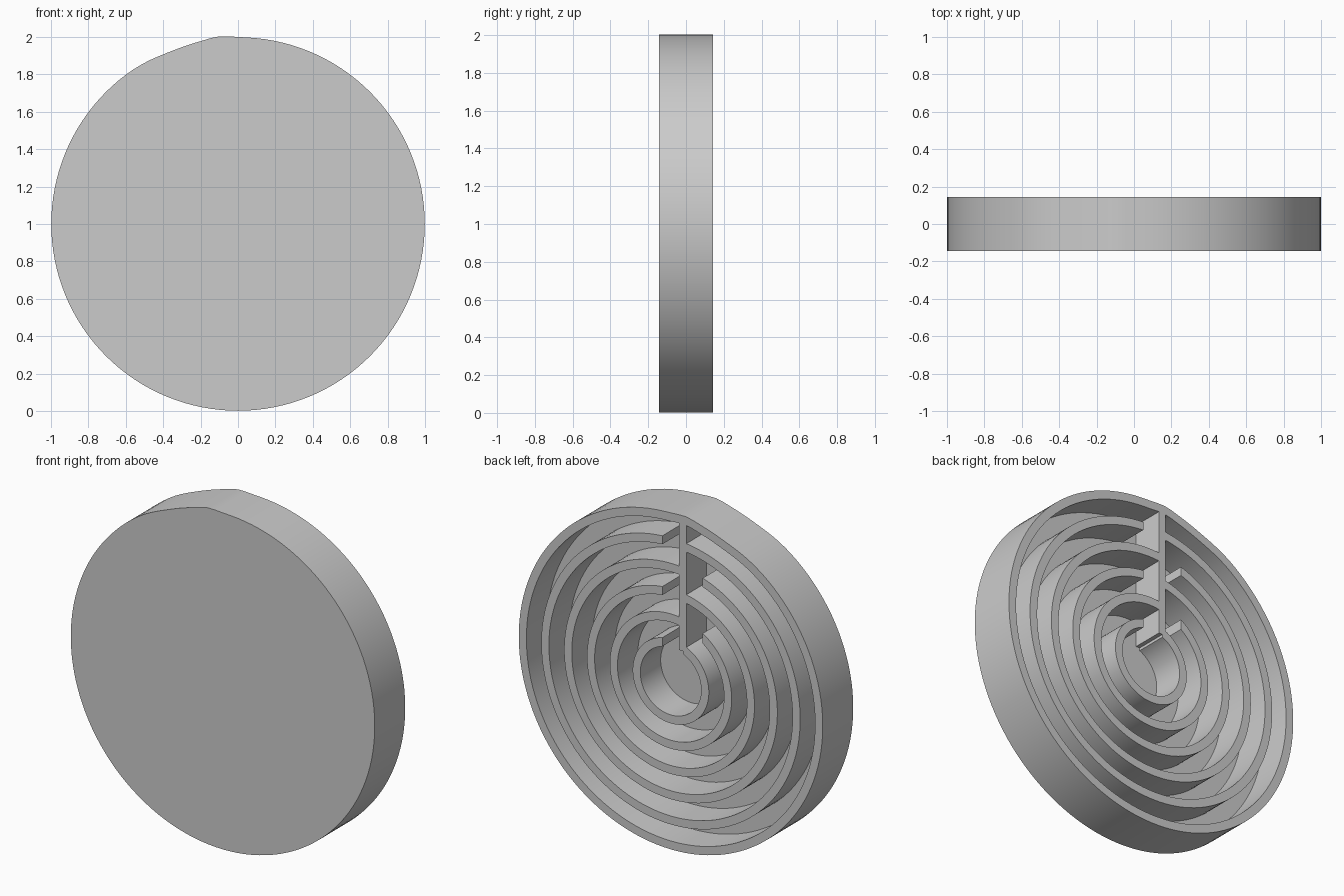
import bpy, bmesh, math

cube = bpy.data.objects.get("Cube")
if cube:
    bpy.data.objects.remove(cube)

FRONT, FLOOR, BACK = -0.143, -0.048, 0.143   # depth levels along y
WALL = 0.05                                  # wall thickness
STEPS = 128

grey = bpy.data.materials.new("plain_grey")
grey.use_nodes = True
COLOUR = (0.6, 0.6, 0.6, 1)
grey.diffuse_color = COLOUR
grey.node_tree.nodes["Principled BSDF"].inputs["Base Color"].default_value = COLOUR


def rim_radius(a):
    """Nearly round outline with a small peak just right of the top."""
    d = (a + 0.1 + math.pi) % (2 * math.pi) - math.pi
    peak = 0.01 * math.exp(-(d / 0.07) ** 2)
    dip = 0.008 * math.exp(-((d + 0.27) / 0.14) ** 2)
    return 0.998 + peak - dip


def point(r, a):
    return r * math.sin(a), 1 + r * math.cos(a)


def extrude(name, quads, y0, y1):
    """Extrude flat x-z polygons from y0 to y1 into one solid."""
    bm = bmesh.new()
    for poly in quads:
        bm.faces.new([bm.verts.new((x, y0, z)) for x, z in poly])
    bmesh.ops.remove_doubles(bm, verts=bm.verts, dist=1e-5)
    result = bmesh.ops.extrude_face_region(bm, geom=bm.faces[:], use_keep_orig=True)
    moved = [v for v in result["geom"] if isinstance(v, bmesh.types.BMVert)]
    bmesh.ops.translate(bm, verts=moved, vec=(0, y1 - y0, 0))
    bmesh.ops.recalc_face_normals(bm, faces=bm.faces)
    mesh = bpy.data.meshes.new(name)
    bm.to_mesh(mesh)
    bm.free()
    mesh.materials.append(grey)
    obj = bpy.data.objects.new(name, mesh)
    bpy.context.collection.objects.link(obj)
    bpy.ops.object.select_all(action="DESELECT")
    obj.select_set(True)
    bpy.context.view_layer.objects.active = obj
    bpy.ops.object.shade_smooth_by_angle(angle=math.radians(30))
    return obj


def band(outer, inner):
    """Strip of quads between two matching polylines."""
    return [(outer[i], outer[i + 1], inner[i + 1], inner[i])
            for i in range(len(outer) - 1)]


def arc(r, x_start, x_end):
    """Arc running clockwise the long way round between two x positions at the top."""
    a0 = math.asin(x_start / r)
    a1 = 2 * math.pi + math.asin(x_end / r)
    return [point(r, a0 + (a1 - a0) * i / STEPS) for i in range(STEPS + 1)]


# Base plate and closed outer rim
angles = [2 * math.pi * i / STEPS for i in range(STEPS)]
outline = [point(rim_radius(a), a) for a in angles]
inside = [point(rim_radius(a) - WALL, a) for a in angles]
extrude("base_plate", [outline], FRONT, FLOOR)
extrude("outer_rim", band(outline + outline[:1], inside + inside[:1]), FLOOR, BACK)

# Radial divider near the top
x0, x1 = -0.102, -0.055
extrude("divider_wall", [[(x0, 1.2), (x1, 1.2), (x1, 1.96), (x0, 1.96)]], FLOOR, BACK)

# Maze rings, with gaps on alternating sides of the divider
for n in range(5):
    r = 0.85 - 0.15 * n
    start, end = (0.055, -0.08) if n % 2 == 0 else (-0.08, -0.21)
    extrude(f"maze_ring_{n + 1}",
            band(arc(r, start, end), arc(r - WALL, start, end)), FLOOR, BACK)
